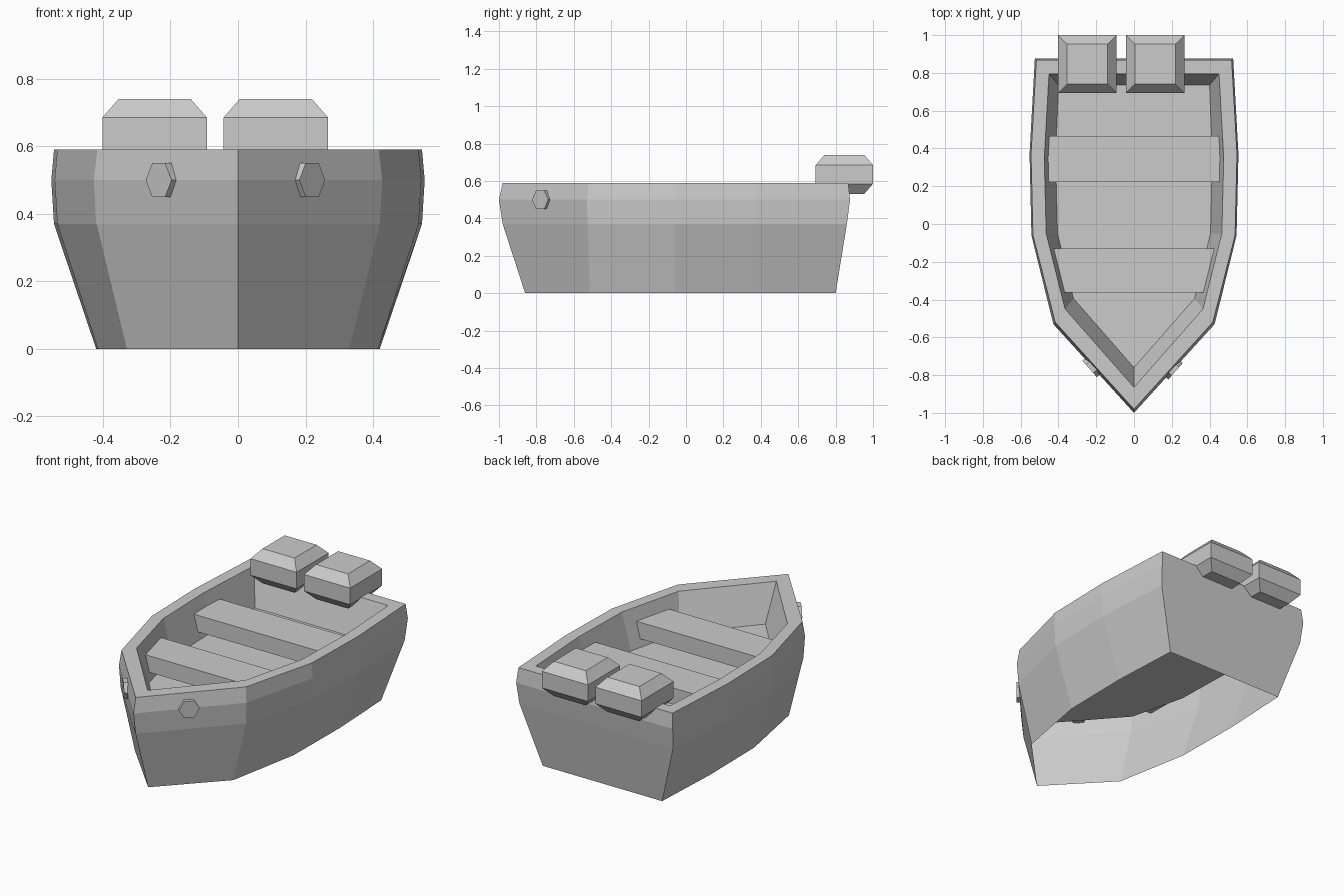
import bpy, bmesh, math
from mathutils import Vector, Matrix

cube = bpy.data.objects.get("Cube")
if cube:
    bpy.data.objects.remove(cube, do_unlink=True)

GREY = (0.6, 0.6, 0.6, 1)
mat = bpy.data.materials.new("light_grey")
mat.use_nodes = True
mat.diffuse_color = GREY
mat.node_tree.nodes["Principled BSDF"].inputs["Base Color"].default_value = GREY


def loft(name, rings, cap_bottom=True, cap_top=True):
    """Skin equal-length rings, listed counter-clockwise from bottom to top."""
    bm = bmesh.new()
    loops = [[bm.verts.new(p) for p in ring] for ring in rings]
    n = len(loops[0])
    for a, b in zip(loops, loops[1:]):
        for i in range(n):
            j = (i + 1) % n
            bm.faces.new((a[i], a[j], b[j], b[i]))
    if cap_bottom:
        bm.faces.new(loops[0][::-1])
    if cap_top:
        bm.faces.new(loops[-1])
    mesh = bpy.data.meshes.new(name)
    bm.to_mesh(mesh)
    bm.free()
    mesh.materials.append(mat)
    obj = bpy.data.objects.new(name, mesh)
    bpy.context.collection.objects.link(obj)
    return obj


def hull_ring(z, side, bow_y):
    """Mirror the left side (stern to bow) into a closed ring."""
    left = [(x, y, z) for x, y in reversed(side)]
    right = [(-x, y, z) for x, y in side]
    return [(0, bow_y, z)] + left + right


def rect(x0, x1, y0, y1, z):
    return [(x0, y0, z), (x1, y0, z), (x1, y1, z), (x0, y1, z)]


# Hull: outer skin, gunwale, inner wall and floor; underside is open
loft("hull", [
    hull_ring(0.00, [(.40, .80), (.42, .37), (.415, -.06), (.33, -.515)], -.86),
    hull_ring(0.37, [(.515, .86), (.545, .37), (.535, -.06), (.42, -.525)], -.98),
    hull_ring(0.50, [(.525, .877), (.553, .37), (.543, -.06), (.427, -.53)], -1.0),
    hull_ring(0.59, [(.517, .867), (.545, .37), (.535, -.06), (.417, -.52)], -.98),
    hull_ring(0.59, [(.45, .795), (.475, .35), (.465, -.05), (.365, -.45)], -.865),
    hull_ring(0.37, [(.40, .735), (.415, .35), (.405, -.05), (.32, -.395)], -.76),
], cap_bottom=False)

# Benches, with ends buried in the inner walls
for name, w, y0, y1 in (("rear_bench", .465, .222, .465),
                        ("front_bench", .43, -.362, -.13)):
    loft(name, [rect(-w, w, y0, y1, z) for z in (.415, .515)])

# Twin outboard motor covers, chamfered above and below
for name, x0 in (("right_motor", -.402), ("left_motor", -.043)):
    rings = []
    for z, inset in ((.53, .048), (.585, 0), (.685, 0), (.74, .048)):
        rings.append(rect(x0 + inset, x0 + .31 - inset,
                          .693 + inset, 1.0 - inset, z))
    loft(name, rings)

# Hexagonal bow studs, square to the bow panels
for name, s, face in (("right_bow_stud", -1, (-.235, -.767, .5)),
                      ("left_bow_stud", 1, (.22, -.78, .5))):
    axis = Vector((s * .75, -.66, 0)).normalized()
    across = Vector((0, 0, 1)).cross(axis)
    rings = []
    for depth in (-.07, 0):
        centre = Vector(face) + axis * depth
        rings.append([centre + across * (.058 * math.cos(k * math.pi / 3))
                      + Vector((0, 0, .058 * math.sin(k * math.pi / 3)))
                      for k in range(6)])
    loft(name, rings)
